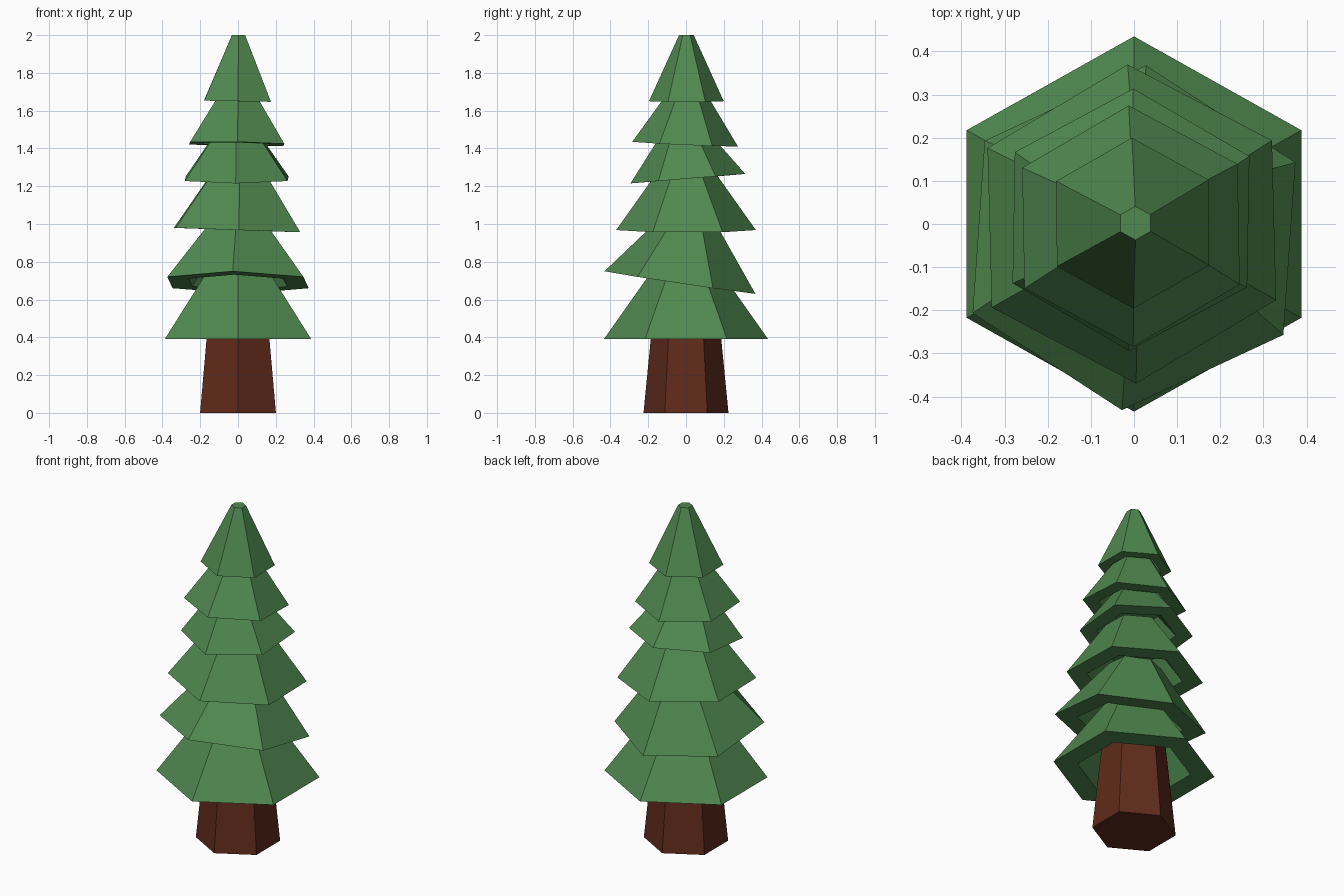
import bpy
from math import sin, cos, pi, radians

if "Cube" in bpy.data.objects:
    bpy.data.objects.remove(bpy.data.objects["Cube"])


def material(name, color):
    m = bpy.data.materials.new(name)
    m.diffuse_color = (*color, 1)
    m.use_nodes = True
    m.node_tree.nodes["Principled BSDF"].inputs["Base Color"].default_value = m.diffuse_color
    return m


green = material("foliage", (0.08, 0.25, 0.08))
brown = material("bark", (0.115, 0.024, 0.011))


def hex_solid(name, rings, mat, loc=(0, 0, 0), rot=(0, 0, 0), sx=1.03):
    """Join six-sided rings (radius, z) from first to last, capping both ends."""
    verts = [(r * sx * sin(i * pi / 3), r * cos(i * pi / 3), z)
             for r, z in rings for i in range(6)]
    faces = [tuple(range(6)), tuple(range(len(verts) - 1, len(verts) - 7, -1))]
    for k in range(len(rings) - 1):
        for i in range(6):
            a, b, j = k * 6, k * 6 + 6, (i + 1) % 6
            faces.append((a + j, a + i, b + i, b + j))
    mesh = bpy.data.meshes.new(name)
    mesh.from_pydata(verts, [], faces)
    mesh.materials.append(mat)
    ob = bpy.data.objects.new(name, mesh)
    bpy.context.collection.objects.link(ob)
    ob.location = loc
    ob.rotation_euler = [radians(a) for a in rot]
    return ob


# Tapered trunk, running up into the lowest tier
hex_solid("trunk", [(0.225, 0), (0.166, 0.6)], brown)

# Foliage tiers: centre (x, y, z), base radius, top radius, height, rotation
tiers = [
    ((0, 0, 0.39), 0.435, 0.16, 0.39, (0, 0, 0)),
    ((0, -0.032, 0.69), 0.405, 0.14, 0.34, (-8.5, 0, -4)),
    ((-0.005, 0, 0.968), 0.37, 0.15, 0.31, (0, 2, 1.5)),
    ((-0.007, 0.01, 0.0 + 1.24), 0.305, 0.125, 0.24, (4.7, 0, -1)),
    ((-0.007, -0.005, 1.423), 0.28, 0.095, 0.28, (-2.5, 1, 1)),
    ((-0.003, 0.002, 1.65), 0.198, 0.039, 0.35, (0, 1, 0.5)),
]
for n, (loc, r, top, h, rot) in enumerate(tiers, 1):
    # Cavity ceiling, cavity mouth, flat rim, outer slope up to the flat top
    rings = [(max(top * 0.9, r * 0.4), h * 0.5), (r * 0.7, 0), (r, 0), (top, h)]
    hex_solid(f"foliage_tier_{n}", rings, green, loc, rot)
